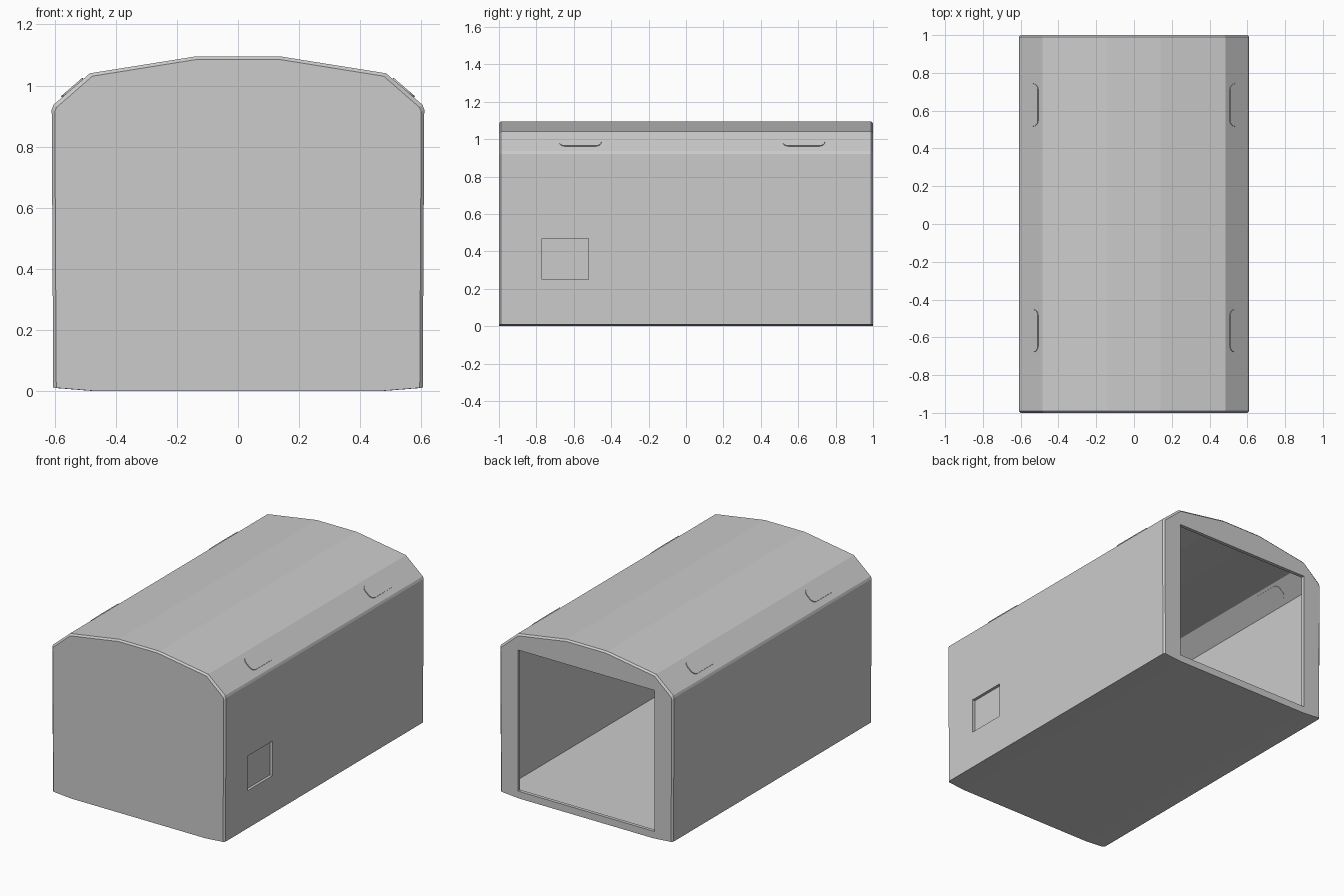
import bpy, bmesh, math
from mathutils import Matrix, Vector

if "Cube" in bpy.data.objects:
    bpy.data.objects.remove(bpy.data.objects["Cube"])


def add_object(name, bm):
    bmesh.ops.recalc_face_normals(bm, faces=bm.faces)
    mesh = bpy.data.meshes.new(name)
    bm.to_mesh(mesh)
    bm.free()
    obj = bpy.data.objects.new(name, mesh)
    bpy.context.collection.objects.link(obj)
    return obj


def loft(name, half, stations):
    """Mirror a half profile and loft it along y; stations are (y, inset)."""
    profile = half + [(-x, z) for x, z in reversed(half)]
    bm = bmesh.new()
    rings = []
    for y, inset in stations:
        sx, sz = 1 - inset / 0.61, 1 - inset / 1.095
        rings.append([bm.verts.new((x * sx, y, z * sz)) for x, z in profile])
    n = len(profile)
    for a, b in zip(rings, rings[1:]):
        for i in range(n):
            bm.faces.new((a[i], a[(i + 1) % n], b[(i + 1) % n], b[i]))
    bm.faces.new(rings[0])
    bm.faces.new(rings[-1])
    return add_object(name, bm)


def box(name, lo, hi):
    lo, hi = Vector(lo), Vector(hi)
    bm = bmesh.new()
    bmesh.ops.create_cube(bm, size=1)
    bmesh.ops.scale(bm, vec=hi - lo, verts=bm.verts)
    bmesh.ops.translate(bm, vec=(lo + hi) / 2, verts=bm.verts)
    return add_object(name, bm)


def cut(target, cutter):
    cutter.hide_render = True
    mod = target.modifiers.new("cut", 'BOOLEAN')
    mod.operation = 'DIFFERENCE'
    mod.solver = 'EXACT'
    mod.object = cutter
    bpy.context.view_layer.objects.active = target
    bpy.ops.object.modifier_apply(modifier=mod.name)
    bpy.data.objects.remove(cutter, do_unlink=True)


# Outer shell with faceted roof and chamfered ends
outer = [(0.48, 0.0), (0.605, 0.01), (0.61, 0.922), (0.604, 0.937),
         (0.485, 1.04), (0.14, 1.095)]
shell = loft("shell", outer, [(-1, 0.01), (-0.99, 0), (0.99, 0), (1, 0.01)])

# Hollow interior, rear doorway and shallow recess in the right wall
inner = [(0.58, 0.035), (0.583, 0.917), (0.475, 1.013), (0.137, 1.069)]
cut(shell, loft("cavity_cutter", inner, [(-0.975, 0), (0.978, 0)]))
cut(shell, box("doorway_cutter", (-0.48, 0.9, 0.045), (0.48, 1.1, 0.94)))
cut(shell, box("recess_cutter", (0.589, -0.77, 0.25), (0.7, -0.52, 0.47)))

# Rounded plates set through the sloped roof edges
slope = math.atan2(1.04 - 0.937, 0.604 - 0.485)
for side, label in ((1, "right"), (-1, "left")):
    for y, place in ((-0.565, "front"), (0.63, "rear")):
        bm = bmesh.new()
        bmesh.ops.create_cube(bm, size=1)
        bmesh.ops.scale(bm, vec=(0.092, 0.225, 0.035), verts=bm.verts)
        corners = [e for e in bm.edges
                   if abs(e.verts[0].co.z - e.verts[1].co.z) > 0.01]
        bmesh.ops.bevel(bm, geom=corners, offset=0.032, segments=4,
                        profile=0.5, affect='EDGES')
        turn = Matrix.Rotation(side * slope, 4, 'Y')
        bm.transform(Matrix.Translation((side * 0.533, y, 0.982)) @ turn)
        add_object(f"{place}_{label}_roof_plate", bm)
